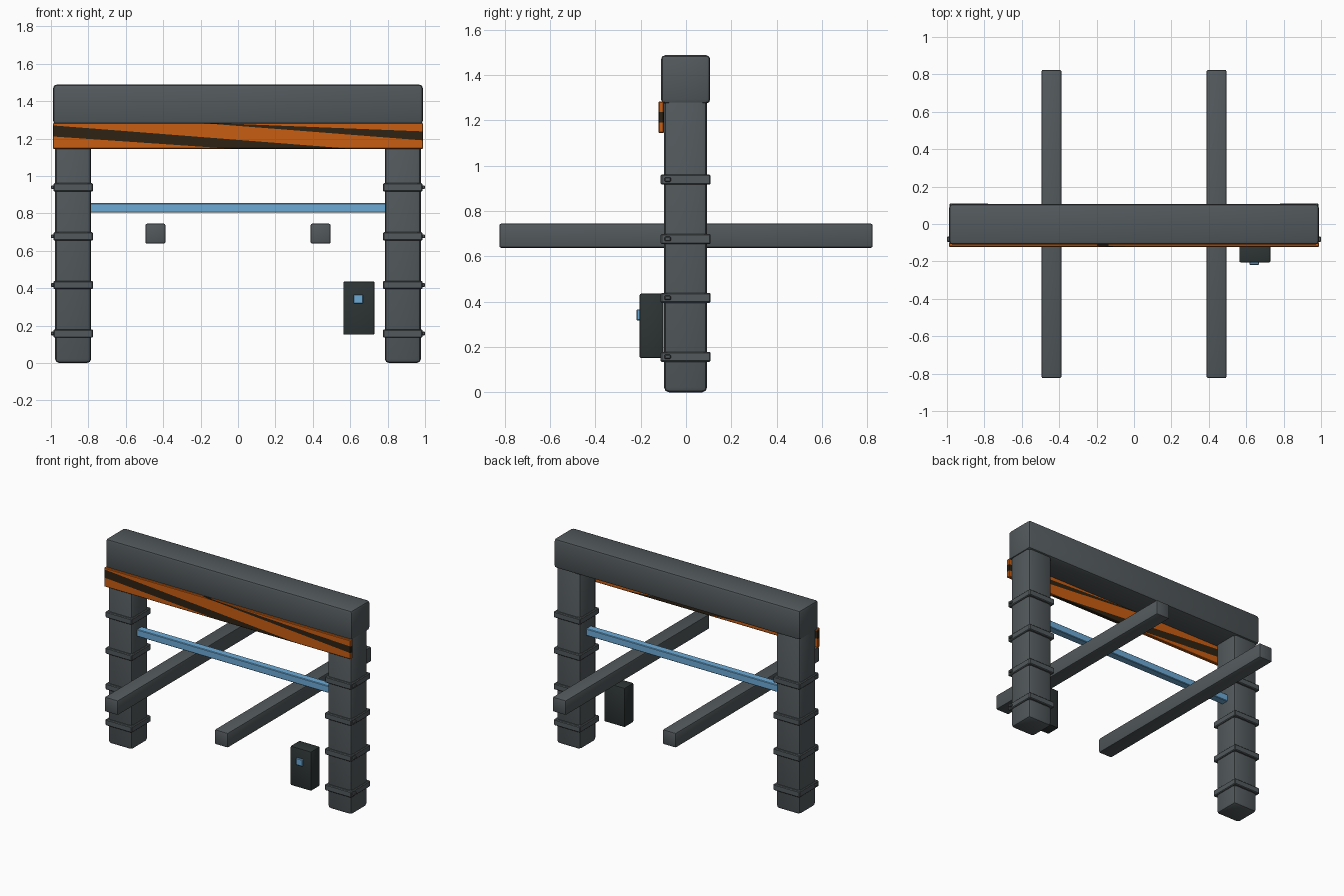
import bpy, bmesh
from mathutils import Vector

if "Cube" in bpy.data.objects:
    bpy.data.objects.remove(bpy.data.objects["Cube"])


def material(name, rgb):
    m = bpy.data.materials.new(name)
    m.diffuse_color = (*rgb, 1)
    m.use_nodes = True
    m.node_tree.nodes["Principled BSDF"].inputs["Base Color"].default_value = m.diffuse_color
    return m


GREY = material("steel grey", (0.085, 0.100, 0.107))
ORANGE = material("warning orange", (0.58, 0.11, 0.006))
BLACK = material("stripe black", (0.028, 0.016, 0.006))
BLUE = material("light blue", (0.15, 0.40, 0.67))
DARK = material("dark box", (0.027, 0.035, 0.035))


def box(name, x, y, z, mat, bevel=0.0, segments=2):
    """Box from (min, max) ranges with rounded edges."""
    bm = bmesh.new()
    bmesh.ops.create_cube(bm, size=1)
    for v in bm.verts:
        v.co = [r[0] if c < 0 else r[1] for c, r in zip(v.co, (x, y, z))]
    if bevel:
        bmesh.ops.bevel(bm, geom=bm.edges[:], offset=bevel, segments=segments,
                        profile=0.5, affect='EDGES')
    me = bpy.data.meshes.new(name)
    bm.to_mesh(me)
    bm.free()
    ob = bpy.data.objects.new(name, me)
    bpy.context.collection.objects.link(ob)
    me.materials.append(mat)
    return ob


def pair(name, x, *args, **kw):
    """The same box on the left and right side."""
    box("left_" + name, (-x[1], -x[0]), *args, **kw)
    box("right_" + name, x, *args, **kw)


# Top beam and posts
box("top_beam", (-0.988, 0.988), (-0.11, 0.107), (1.275, 1.488), GREY, 0.018)
pair("post", (0.785, 0.978), (-0.097, 0.093), (0, 1.30), GREY, 0.022)

# Clamp bands around the posts, each with a small outer bolt
for i, z in enumerate((0.157, 0.417, 0.677, 0.939)):
    pair(f"band_{i + 1}", (0.775, 0.987), (-0.112, 0.109),
         (z - 0.022, z + 0.022), GREY, 0.005, segments=1)
    pair(f"bolt_{i + 1}", (0.98, 1.0), (-0.095, -0.067),
         (z - 0.010, z + 0.010), GREY, 0.004, segments=1)

# Long rails running front to back
pair("rail", (0.388, 0.495), (-0.824, 0.824), (0.638, 0.745), GREY, 0.009)

# Light bar between the posts
box("light_bar", (-0.79, 0.79), (-0.035, 0.02), (0.804, 0.855), BLUE, 0.004, segments=1)

# Control box with its button
box("control_box", (0.563, 0.73), (-0.205, -0.1), (0.151, 0.436), DARK, 0.008)
box("control_button", (0.618, 0.668), (-0.218, -0.2), (0.318, 0.366), BLUE, 0.003, segments=1)

# Warning board, cut along the slanted stripe edges
board = box("warning_board", (-0.99, 0.99), (-0.122, -0.097), (1.145, 1.283), ORANGE, 0.004, 1)
board.data.materials.append(BLACK)
stripes = [  # (upper edge, lower edge) as x, z, x, z
    ((-0.99, 1.270, 0.61, 1.145), (-0.99, 1.211, -0.03, 1.145)),
    ((-0.06, 1.280, 0.99, 1.238), (-0.16, 1.280, 0.99, 1.190)),
]


def height(line, x):
    x0, z0, x1, z1 = line
    return z0 + (z1 - z0) * (x - x0) / (x1 - x0)


bm = bmesh.new()
bm.from_mesh(board.data)
for stripe in stripes:
    for x0, z0, x1, z1 in stripe:
        bmesh.ops.bisect_plane(bm, geom=bm.verts[:] + bm.edges[:] + bm.faces[:],
                               plane_co=Vector((x0, 0, z0)),
                               plane_no=Vector((z0 - z1, 0, x1 - x0)).normalized())
for f in bm.faces:
    c = f.calc_center_median()
    if any(height(lo, c.x) < c.z < height(up, c.x) for up, lo in stripes):
        f.material_index = 1
bm.to_mesh(board.data)
bm.free()

# Smooth rounded edges while keeping flat sides
for ob in bpy.context.collection.objects:
    ob.select_set(True)
    bpy.context.view_layer.objects.active = ob
bpy.ops.object.shade_smooth_by_angle(angle=0.6)
